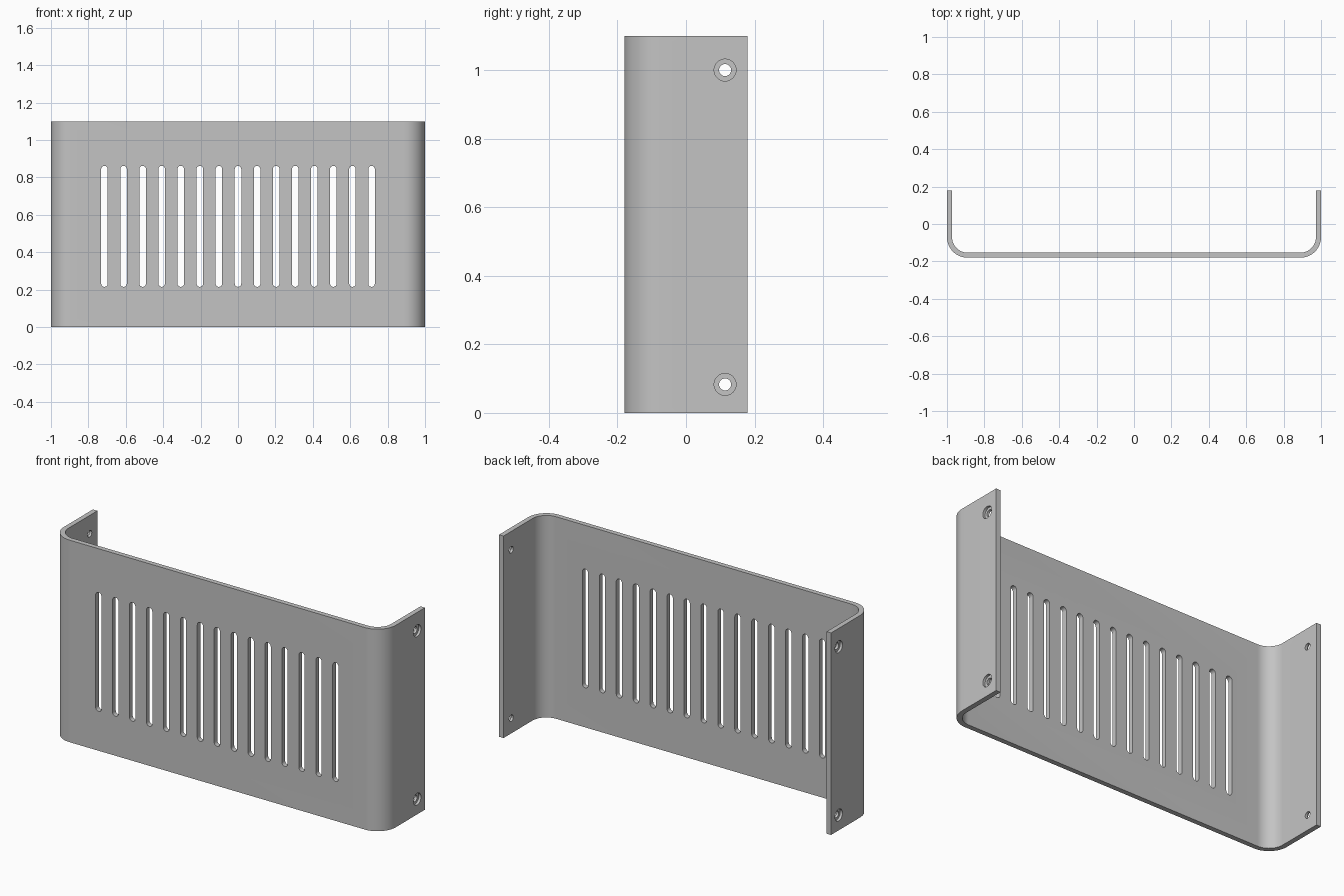
import bpy, bmesh, math
from mathutils import Matrix, Vector

if "Cube" in bpy.data.objects:
    bpy.data.objects.remove(bpy.data.objects["Cube"], do_unlink=True)

HALF_X, HALF_Y, HEIGHT = 1.0, 0.18, 1.1
THICK, BEND = 0.027, 0.11
ARC_STEPS = 16

metal = bpy.data.materials.new("plain_grey_metal")
metal.use_nodes = True
metal.diffuse_color = (0.55, 0.55, 0.55, 1)
metal.node_tree.nodes["Principled BSDF"].inputs["Base Color"].default_value = metal.diffuse_color


def make_object(name, bm):
    bmesh.ops.recalc_face_normals(bm, faces=bm.faces[:])
    mesh = bpy.data.meshes.new(name)
    bm.to_mesh(mesh)
    bm.free()
    mesh.materials.append(metal)
    obj = bpy.data.objects.new(name, mesh)
    bpy.context.collection.objects.link(obj)
    return obj


def extrude_outline(bm, points, direction):
    face = bm.faces.new([bm.verts.new(p) for p in points])
    new = bmesh.ops.extrude_face_region(bm, geom=[face])["geom"]
    verts = [g for g in new if isinstance(g, bmesh.types.BMVert)]
    bmesh.ops.translate(bm, verts=verts, vec=direction)


def bent_line(inset):
    """Half of the U-shaped section, from the flange end to the front panel."""
    cx, cy, r = HALF_X - BEND, -HALF_Y + BEND, BEND - inset
    pts = [(HALF_X - inset, HALF_Y)]
    for i in range(ARC_STEPS + 1):
        a = -math.pi / 2 * i / ARC_STEPS
        pts.append((cx + r * math.cos(a), cy + r * math.sin(a)))
    return pts


def full_line(inset):
    half = bent_line(inset)
    return half + [(-x, y) for x, y in reversed(half)]


# Bent sheet: U-shaped section extruded upwards
bm = bmesh.new()
outline = full_line(0) + full_line(THICK)[::-1]
extrude_outline(bm, [(x, y, 0) for x, y in outline], Vector((0, 0, HEIGHT)))
cover = make_object("bent_cover", bm)


# Vent slots: a row of round-ended cutters through the front panel
SLOTS, PITCH, SLOT_R = 15, 0.102, 0.0175
SLOT_LOW, SLOT_HIGH = 0.215, 0.862
bm = bmesh.new()
for n in range(SLOTS):
    x = (n - (SLOTS - 1) / 2) * PITCH
    points = []
    for base, z in ((0, SLOT_HIGH - SLOT_R), (math.pi, SLOT_LOW + SLOT_R)):
        for i in range(13):
            a = base + math.pi * i / 12
            points.append((x + SLOT_R * math.cos(a), -0.25, z + SLOT_R * math.sin(a)))
    extrude_outline(bm, points, Vector((0, 0.15, 0)))
slot_cutter = make_object("slot_cutter", bm)


# Screw holes: narrow through holes and wider recesses on the outer faces
def hole_cutter(name, radius, start, end):
    bm = bmesh.new()
    for side in (-1, 1):
        for z in (0.083, 1.0):
            place = Matrix.Translation((side * (start + end) / 2, 0.114, z))
            bmesh.ops.create_cone(bm, cap_ends=True, segments=32, radius1=radius, radius2=radius,
                                  depth=end - start, matrix=place @ Matrix.Rotation(math.pi / 2, 4, 'Y'))
    return make_object(name, bm)


cutters = [slot_cutter,
           hole_cutter("screw_hole_cutter", 0.0175, 0.9, 1.1),
           hole_cutter("screw_recess_cutter", 0.032, HALF_X - THICK / 2, 1.1)]

# Cut all openings, then remove the cutters
bpy.ops.object.select_all(action='DESELECT')
bpy.context.view_layer.objects.active = cover
cover.select_set(True)
for cutter in cutters:
    cutter.hide_render = True
    mod = cover.modifiers.new(cutter.name, 'BOOLEAN')
    mod.operation = 'DIFFERENCE'
    mod.solver = 'EXACT'
    mod.object = cutter
    bpy.ops.object.modifier_apply(modifier=mod.name)
    bpy.data.objects.remove(cutter, do_unlink=True)

bpy.ops.object.shade_smooth_by_angle(angle=math.radians(30))
